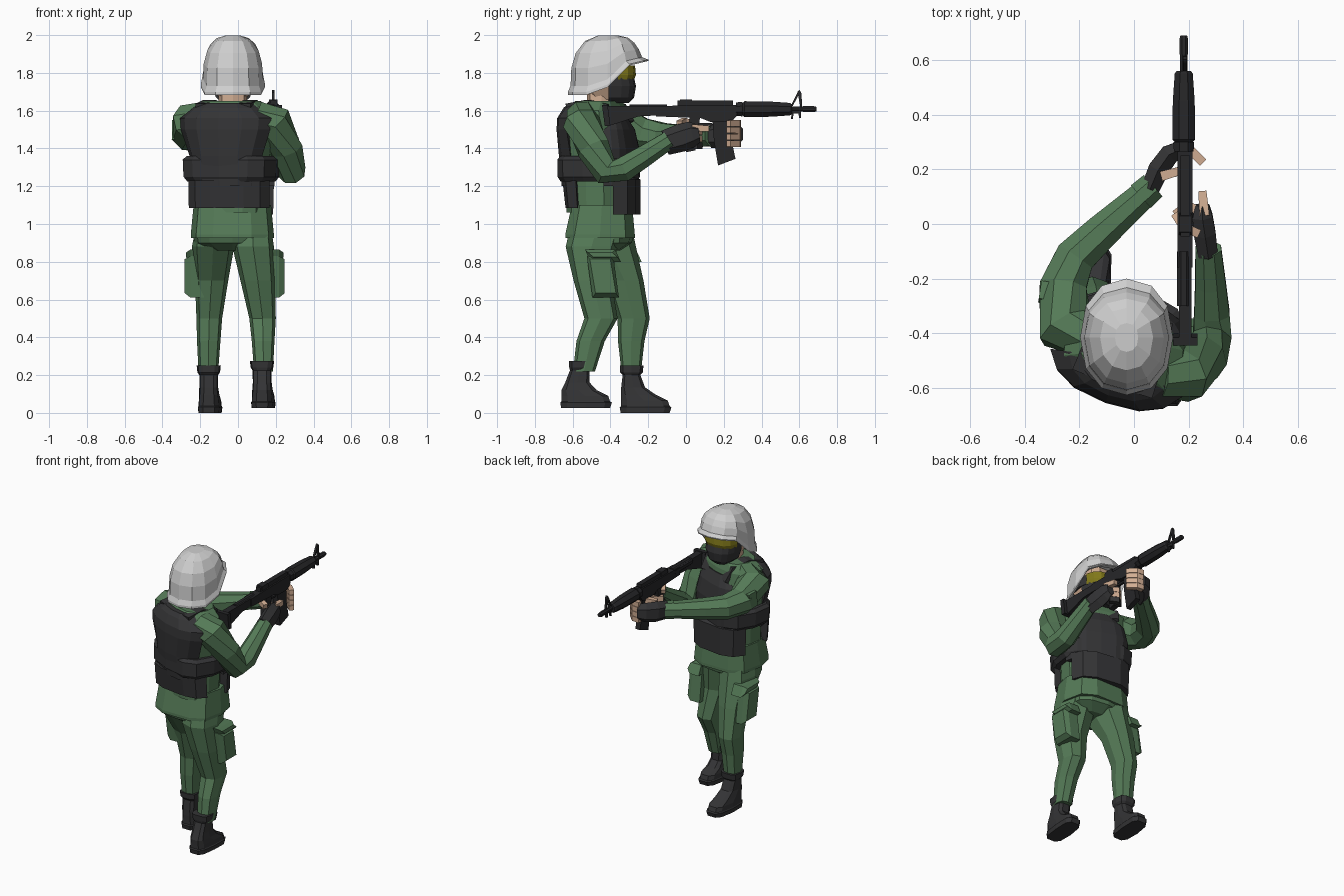
import bpy, bmesh, math
from mathutils import Vector, Matrix


def material(name, rgb):
    m = bpy.data.materials.new(name)
    m.diffuse_color = (*rgb, 1)
    return m


GREEN = material("green cloth", (0.09, 0.195, 0.095))
BLACK = material("black vest", (0.034, 0.034, 0.036))
GUN = material("gun metal", (0.02, 0.02, 0.022))
WHITE = material("helmet grey", (0.62, 0.62, 0.62))
SKIN = material("skin", (0.64, 0.42, 0.29))
LENS = material("yellow lens", (0.22, 0.19, 0.01))


def loft(name, rings, mat, xf=None):
    """Skin a list of equal-length point rings and cap both ends."""
    bm = bmesh.new()
    rows = [[bm.verts.new(p) for p in r] for r in rings]
    n = len(rows[0])
    for a, b in zip(rows, rows[1:]):
        for i in range(n):
            j = (i + 1) % n
            bm.faces.new((a[i], a[j], b[j], b[i]))
    bm.faces.new(rows[0][::-1])
    bm.faces.new(rows[-1])
    if xf:
        bm.transform(xf)
    bmesh.ops.recalc_face_normals(bm, faces=bm.faces)
    me = bpy.data.meshes.new(name)
    bm.to_mesh(me)
    bm.free()
    me.materials.append(mat)
    ob = bpy.data.objects.new(name, me)
    bpy.context.collection.objects.link(ob)
    return ob


def oval(x, y, z, rx, ry, n=8, p=0.75, a0=0, a1=360):
    """Horizontal rounded ring, or an arc of one closed by its chord."""
    full = a1 - a0 == 360
    pts = []
    for i in range(n):
        a = math.radians(a0 + (a1 - a0) * i / (n if full else n - 1))
        c, s = math.cos(a), math.sin(a)
        pts.append(Vector((x + rx * math.copysign(abs(c) ** p, c),
                           y + ry * math.copysign(abs(s) ** p, s), z)))
    return pts


def stack(name, rings, mat, xf=None, **kw):
    return loft(name, [oval(*r, **kw) for r in rings], mat, xf)


def tube(name, pts, mat, n=8, flat=1.0, xf=None):
    """Tube through (x, y, z, radius) points; flat scales it vertically."""
    ps = [Vector(p[:3]) for p in pts]
    rings = []
    for i, p in enumerate(ps):
        d = (ps[min(i + 1, len(ps) - 1)] - ps[max(i - 1, 0)]).normalized()
        u = d.cross(Vector((0, 0, 1))).normalized()
        v = u.cross(d)
        r = pts[i][3] / math.cos(math.pi / n)
        rings.append([p + r * (u * math.cos(t) + v * flat * math.sin(t))
                      for t in (2 * math.pi * (k + 0.5) / n for k in range(n))])
    return loft(name, rings, mat, xf)


def slab(name, profile, x, w, mat, xf=None):
    """Side profile of (y, z) points given a width along x."""
    return loft(name, [[Vector((x + s * w / 2, y, z)) for y, z in profile] for s in (-1, 1)], mat, xf)


# Upper body parts are built facing +y around the spine, then turned
def turned(deg):
    return Matrix.Translation((-0.035, -0.462, 0)) @ Matrix.Rotation(math.radians(-deg), 4, 'Z')


TURN, WAIST = turned(20), turned(8)

# Jacket and hips
stack("jacket", [(0, 0, 1.06, .19, .155), (0, 0, 1.25, .20, .155), (0, -.01, 1.5, .235, .155),
                 (0, -.01, 1.6, .225, .14), (0, 0, 1.65, .16, .11)], GREEN, TURN, n=12)
stack("jacket_skirt", [(-.03, -.455, .925, .22, .19), (-.03, -.455, .945, .22, .19),
                       (-.03, -.445, 1.1, .205, .165)], GREEN, n=10, p=.65)
stack("hips", [(-.03, -.45, .86, .12, .10), (-.03, -.452, .9, .2, .165),
               (-.03, -.455, .95, .21, .18)], GREEN, n=12)

# Vest plates, side band, waist plates and straps
stack("vest_back", [(0, 0, 1.2, .205, .185), (0, 0, 1.36, .215, .2), (0, -.005, 1.5, .265, .2),
                    (0, -.005, 1.56, .27, .195), (0, 0, 1.615, .2, .175), (0, 0, 1.64, .16, .15)],
      BLACK, TURN, n=7, p=.8, a0=200, a1=340)
stack("vest_front", [(0, .01, 1.2, .215, .185), (0, .01, 1.4, .22, .185),
                     (0, 0, 1.5, .2, .175), (0, 0, 1.57, .13, .14)],
      BLACK, TURN, n=9, p=.65, a0=20, a1=160)
stack("vest_band", [(0, 0, 1.225, .23, .18), (0, 0, 1.25, .25, .195), (0, 0, 1.34, .255, .195),
                    (0, 0, 1.36, .235, .18)], BLACK, TURN, n=12, p=.7)
stack("waist_plate_back", [(0, 0, 1.085, .225, .168), (0, 0, 1.23, .225, .185)],
      BLACK, WAIST, n=6, p=.65, a0=200, a1=340)
stack("waist_plate_front", [(0, .01, 1.05, .215, .205), (0, .01, 1.235, .22, .205), (0, .01, 1.25, .2, .18)],
      BLACK, WAIST, n=6, p=.65, a0=18, a1=162)
for s in (-1, 1):
    tube("shoulder_strap", [(s * .10, .135, 1.54, .035), (s * .11, .09, 1.625, .035),
                            (s * .115, -.02, 1.645, .035), (s * .12, -.13, 1.625, .035)],
         BLACK, 4, .35, TURN)

# Legs
stack("left_leg", [(-.157, -.29, .22, .052, .052), (-.155, -.29, .38, .062, .07), (-.152, -.277, .5, .068, .085),
                   (-.14, -.325, .7, .088, .1), (-.132, -.41, .88, .112, .145), (-.13, -.42, .95, .1, .14)], GREEN)
stack("right_leg", [(.135, -.54, .22, .05, .058), (.133, -.505, .38, .06, .075), (.13, -.45, .5, .07, .088),
                    (.105, -.495, .7, .092, .1), (.08, -.5, .88, .11, .137), (.08, -.48, .95, .1, .14)], GREEN)


# Cargo pockets that taper outward, with flaps
def pocket(side, x, y, sx, lean):
    for name, a, b, z0, z1, d in (("pocket", -.07, .07, .61, .83, .042), ("pocket_flap", -.08, .08, .8, .865, .036)):
        rings = []
        for off, m in ((-.06, 0), (.012, 0), (d, .016)):
            rings.append([Vector((x + sx * off, y + u, v)) for u, v in
                          ((a + lean + m, z0 + m * 1.5), (b + lean - m, z0 + m * 1.5),
                           (b - m, z1 - m), (a + m, z1 - m))])
        loft(side + name, rings, GREEN)


pocket("left_", -.24, -.345, -1, .03)
pocket("right_", .205, -.455, 1, .03)


# Boots: sole, foot narrowing to the shaft, and a cuff; toes turn slightly
def boot(name, x, heel, z, lean, toe):
    rows = [(0, .005, .272, .06), (.03, 0, .282, .064), (.036, .008, .272, .06), (.065, .008, .262, .058),
            (.095, .008, .2, .054), (.135, .01 + lean * .4, .14 + lean * .5, .05),
            (.2, .018 + lean * .8, .115 + lean, .05),
            (.215, .005 + lean, .128 + lean, .06), (.25, .003 + lean, .132 + lean, .064)]
    rings = [oval(x, heel + (a + b) / 2, z + h, w, (b - a) / 2, 10, .6) for h, a, b, w in rows]
    for r in rings[:6]:
        for p in r:
            p.x += toe * max(0, p.y - heel - .08) / .2
    loft(name, rings, BLACK)


boot("left_boot", -.155, -.355, 0, 0, .02)
boot("right_boot", .127, -.67, .025, .045, .02)

# Arms
tube("right_arm", [(.10, -.55, 1.57, .08), (.19, -.555, 1.54, .092), (.255, -.49, 1.4, .083),
                   (.285, -.42, 1.275, .07), (.285, -.33, 1.29, .065), (.28, -.22, 1.36, .056),
                   (.272, -.09, 1.445, .047)], GREEN)
tube("left_arm", [(-.15, -.41, 1.565, .085), (-.25, -.38, 1.535, .1), (-.26, -.23, 1.475, .085),
                  (-.215, -.12, 1.46, .073), (-.12, -.03, 1.46, .064), (.065, .135, 1.465, .048)], GREEN)
tube("left_cuff", [(.025, .10, 1.465, .055), (.07, .14, 1.465, .052)], GREEN)
tube("sleeve_pocket", [(-.315, -.285, 1.5, .035), (-.305, -.22, 1.49, .035)], GREEN, 4, 1.5)

# Gloved hands and bare fingers
tube("right_glove", [(.27, -.11, 1.43, .036), (.258, -.03, 1.455, .04), (.25, .03, 1.475, .037),
                     (.25, .07, 1.48, .025)], BLACK, 6, 1.6)
tube("right_palm", [(.255, .0, 1.46, .035), (.21, .045, 1.455, .03)], BLACK, 6)
tube("left_glove", [(.06, .13, 1.465, .034), (.09, .2, 1.47, .038), (.13, .255, 1.475, .036),
                    (.175, .275, 1.475, .03)], BLACK, 6, 1.6)
tube("right_thumb", [(.235, -.035, 1.53, .016), (.18, -.01, 1.545, .016), (.15, .035, 1.53, .014)], SKIN, 4)
tube("trigger_finger", [(.258, .03, 1.51, .018), (.25, .12, 1.505, .015)], SKIN, 4)
tube("left_thumb", [(.10, .175, 1.525, .018), (.17, .195, 1.53, .015)], SKIN, 4)
for i in range(4):
    z = 1.425 + .036 * i
    tube("left_finger", [(.16, .275, z, .017), (.205, .272, z, .017), (.253, .225, z, .016)], SKIN, 4)
    if i < 3:
        tube("right_finger", [(.24, .045, z - .01, .017), (.195, .07, z - .01, .017),
                              (.15, .035, z - .01, .015)], BLACK if i == 0 else SKIN, 4)

# Head, mask and goggles
HX = -.027
stack("neck", [(HX, -.45, 1.6, .075, .075), (HX, -.445, 1.72, .075, .08)], SKIN)
stack("head", [(HX, -.41, 1.66, .07, .09), (HX, -.42, 1.72, .1, .125), (HX, -.425, 1.8, .115, .135),
               (HX, -.43, 1.9, .09, .11)], SKIN, n=10)
stack("mask", [(HX, -.41, 1.64, .055, .105), (HX, -.41, 1.67, .09, .135), (HX, -.41, 1.73, .11, .145),
               (HX, -.41, 1.775, .115, .135)], BLACK, n=9, a0=0, a1=180)
stack("goggle_lens", [(HX, -.41, 1.765, .115, .135), (HX, -.41, 1.79, .12, .145),
                      (HX, -.41, 1.84, .118, .14)], LENS, n=7, a0=15, a1=165)
stack("goggle_strap", [(HX, -.42, 1.77, .12, .13), (HX, -.42, 1.835, .12, .13)], BLACK, n=12)


# Helmet: rim rises over the ears into a front brim, then closes in a dome
def helmet_ring(s, h, front):
    out = []
    for p in oval(0, 0, 0, .17, .211, n=12, p=.9):
        y = -.41 + p.y
        rim = 1.683 + .155 * min(max((y + .45) / .15, 0), 1) + .025 * max(0, (y + .3) / .1)
        k = front if p.y > 0 else 1
        out.append(Vector((HX + p.x * s, -.415 + p.y * s * k, rim * (1 - h) + 2.0 * h)))
    return out


loft("helmet", [helmet_ring(*r) for r in (
    (.78, .5, .8), (.9, .03, .9), (1, 0, 1.02), (1, .05, 1.02), (.93, .15, .93), (.91, .45, .86), (.8, .7, .84),
    (.57, .9, .9), (.25, .99, 1))], WHITE)

# Rifle: side profiles, then round barrel parts
GX = .187
for name, w, prof in (
    ("stock", .045, [(-.43, 1.625), (-.15, 1.625), (-.15, 1.575), (-.25, 1.57), (-.39, 1.525), (-.42, 1.53)]),
    ("butt_plate", .09, [(-.445, 1.63), (-.415, 1.63), (-.4, 1.52), (-.43, 1.52)]),
    ("receiver", .055, [(-.16, 1.625), (.27, 1.63), (.27, 1.575), (.24, 1.54), (.13, 1.54), (.08, 1.56), (-.16, 1.57)]),
    ("top_rail", .035, [(-.045, 1.655), (.25, 1.655), (.25, 1.62), (-.045, 1.62)]),
    ("rear_sight", .045, [(-.03, 1.66), (.03, 1.66), (.04, 1.63), (-.04, 1.63)]),
    ("magazine", .035, [(.14, 1.56), (.235, 1.56), (.24, 1.45), (.262, 1.345), (.17, 1.31), (.148, 1.44)]),
    ("pistol_grip", .04, [(.02, 1.57), (.075, 1.57), (.05, 1.39), (0, 1.38)]),
    ("trigger_guard", .015, [(.07, 1.535), (.14, 1.535), (.14, 1.522), (.07, 1.522)]),
    ("front_sight_rear_leg", .014, [(.555, 1.625), (.565, 1.625), (.6, 1.69), (.592, 1.7)]),
    ("front_sight_post", .014, [(.605, 1.62), (.614, 1.62), (.612, 1.69), (.602, 1.71), (.59, 1.7)]),
    ("bayonet_lug", .014, [(.56, 1.6), (.61, 1.6), (.61, 1.56), (.6, 1.56), (.595, 1.585), (.57, 1.585), (.565, 1.555), (.556, 1.555)]),
):
    slab(name, prof, GX, w, GUN)
for name, rows in (
    ("hand_guard_ring", [(.265, .036), (.3, .038)]),
    ("hand_guard", [(.3, .033), (.31, .042), (.45, .04), (.55, .033), (.56, .026)]),
    ("barrel", [(.55, .013), (.63, .013)]),
    ("muzzle", [(.62, .016), (.675, .016), (.69, .012)]),
    ("buffer_tube", [(-.3, .024), (-.1, .024)]),
):
    tube(name, [(GX - .005, y, 1.608, r) for y, r in rows], GUN)
